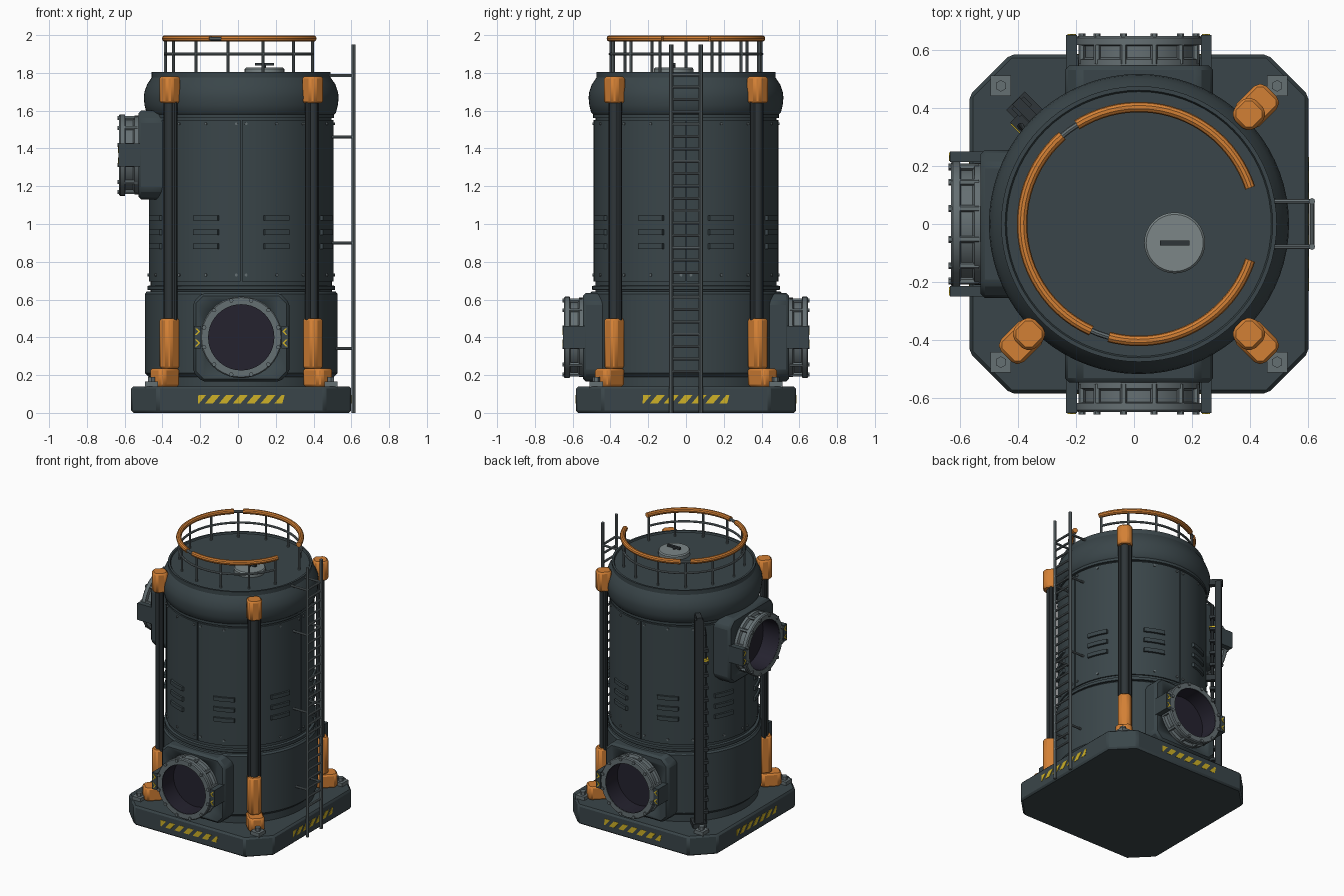
import bpy, bmesh, math
from mathutils import Matrix, Vector

if "Cube" in bpy.data.objects:
    bpy.data.objects.remove(bpy.data.objects["Cube"])

CX = 0.017          # tank axis offset in x
PI = math.pi


def material(name, rgb):
    m = bpy.data.materials.new(name)
    m.diffuse_color = (*rgb, 1)
    m.use_nodes = True
    m.node_tree.nodes["Principled BSDF"].inputs["Base Color"].default_value = m.diffuse_color
    return m


SLATE = material("slate paint", (0.042, 0.060, 0.067))
DARK = material("dark steel", (0.028, 0.036, 0.040))
STEEL = material("grey steel", (0.13, 0.16, 0.17))
HATCH = material("light steel", (0.20, 0.24, 0.245))
ORANGE = material("orange paint", (0.65, 0.215, 0.035))
YELLOW = material("yellow paint", (0.62, 0.44, 0.02))
INNER = material("dark violet lining", (0.018, 0.016, 0.028))


def polar(deg, z=0):
    """Frame on the tank axis: x points outward, y along the wall."""
    return Matrix.Translation((CX, 0, z)) @ Matrix.Rotation(math.radians(deg), 4, 'Z')


def add_prism(bm, pts, h0, h1, M=Matrix()):
    lo = [bm.verts.new(M @ Vector((x, y, h0))) for x, y in pts]
    hi = [bm.verts.new(M @ Vector((x, y, h1))) for x, y in pts]
    bm.faces.new(lo[::-1])
    bm.faces.new(hi)
    n = len(pts)
    for i in range(n):
        j = (i + 1) % n
        bm.faces.new((lo[i], lo[j], hi[j], hi[i]))


def cut_rect(x0, x1, y0, y1, c):
    """Rectangle with chamfered corners."""
    return [(x0 + c, y0), (x1 - c, y0), (x1, y0 + c), (x1, y1 - c),
            (x1 - c, y1), (x0 + c, y1), (x0, y1 - c), (x0, y0 + c)]


def add_box(bm, x, y, z, M=Matrix()):
    add_prism(bm, [(x[0], y[0]), (x[1], y[0]), (x[1], y[1]), (x[0], y[1])], z[0], z[1], M)


def add_tube(bm, pts, r, n=8, M=Matrix()):
    pts = [M @ Vector(p) for p in pts]
    rings = []
    for i, p in enumerate(pts):
        t = (pts[min(i + 1, len(pts) - 1)] - pts[max(i - 1, 0)]).normalized()
        u = t.cross(Vector((0, 0, 1)) if abs(t.z) < 0.9 else Vector((1, 0, 0))).normalized()
        v = t.cross(u)
        rings.append([bm.verts.new(p + r * (u * math.cos(2 * PI * k / n) + v * math.sin(2 * PI * k / n)))
                      for k in range(n)])
    for a, b in zip(rings, rings[1:]):
        for k in range(n):
            bm.faces.new((a[k], a[(k + 1) % n], b[(k + 1) % n], b[k]))
    bm.faces.new(rings[0])
    bm.faces.new(rings[-1])


def add_lathe(bm, prof, segs=64, M=Matrix(), closed=False):
    vs = [bm.verts.new((r, 0, z)) for r, z in prof]
    es = [bm.edges.new(p) for p in zip(vs, vs[1:] + (vs[:1] if closed else []))]
    new = set(bm.verts) - set(vs)
    bmesh.ops.spin(bm, geom=vs + es, cent=(0, 0, 0), axis=(0, 0, 1), angle=2 * PI,
                   steps=segs, use_merge=True)
    mine = [v for v in bm.verts if v not in new]
    bmesh.ops.transform(bm, matrix=M, verts=mine)
    bmesh.ops.remove_doubles(bm, verts=mine, dist=1e-5)


def finish(name, bm, mat, bevel=0):
    bmesh.ops.recalc_face_normals(bm, faces=bm.faces[:])
    me = bpy.data.meshes.new(name)
    bm.to_mesh(me)
    bm.free()
    me.materials.append(mat)
    me.shade_smooth()
    me.set_sharp_from_angle(angle=math.radians(32))
    ob = bpy.data.objects.new(name, me)
    bpy.context.collection.objects.link(ob)
    if bevel:
        b = ob.modifiers.new("bevel", 'BEVEL')
        b.width, b.segments, b.limit_method = bevel, 1, 'ANGLE'
    return ob


def arc(r, z, a0, a1, n):
    return [(r * math.cos(math.radians(a0 + (a1 - a0) * i / n)),
             r * math.sin(math.radians(a0 + (a1 - a0) * i / n)), z) for i in range(n + 1)]


new = bmesh.new
AX = polar(0)

# Base slab
bm = new()
add_prism(bm, cut_rect(-0.5825, 0.5825, -0.5825, 0.5825, 0.14), 0, 0.14, AX)
finish("base_slab", bm, SLATE, 0.012)

# Hazard stripes on each side of the slab
bm = new()
clip = lambda v: max(-0.23, min(0.23, v))
for a in (0, 90, 180, 270):
    M = polar(a) @ Matrix(((0, 0, 1, 0), (1, 0, 0, 0), (0, 1, 0, 0), (0, 0, 0, 1)))
    for i in range(7):
        s = -0.265 + i * 0.0735
        pts = [(s, 0.05), (s + 0.042, 0.05), (s + 0.080, 0.095), (s + 0.038, 0.095)]
        add_prism(bm, [(clip(x), z) for x, z in pts], 0.580, 0.5845, M)
finish("hazard_stripes", bm, YELLOW)

# Anchor pads and hex bolts
bm = new()
for sx in (-1, 1):
    for sy in (-1, 1):
        M = AX @ Matrix.Translation((sx * 0.475, sy * 0.475, 0))
        add_box(bm, (-0.035, 0.035), (-0.035, 0.035), (0.13, 0.165), M)
        add_tube(bm, [(0, 0, 0.16), (0, 0, 0.19)], 0.02, 6, M)
finish("anchor_bolts", bm, STEEL)

# Tank: lower drum, bead rings, core, shoulder, deck
bm = new()
add_lathe(bm, [(0, 0.13), (0.49, 0.13), (0.49, 0.19), (0.51, 0.21), (0.51, 0.63), (0.50, 0.642),
               (0.48, 0.642), (0.48, 0.65), (0.497, 0.652), (0.497, 0.672), (0.48, 0.675),
               (0.478, 1.56), (0.492, 1.562), (0.492, 1.58), (0.502, 1.59), (0.512, 1.63),
               (0.516, 1.67), (0.512, 1.70), (0.498, 1.74), (0.474, 1.775), (0.474, 1.805),
               (0.460, 1.805), (0.455, 1.795), (0, 1.795)], 72, AX)
finish("tank_body", bm, SLATE)

# Curved wall panels, louvres and rivets
panels, louvres, rivets = new(), new(), new()
for i in range(8):
    a = 22.5 + 45 * i
    M = polar(a)
    ring = [p[:2] for p in arc(0.489, 0, -22.1, 22.1, 9)] + [p[:2] for p in arc(0.47, 0, 22.1, -22.1, 9)]
    add_prism(panels, ring, 0.695, 1.55, M)
    for z in (0.88, 0.955, 1.03):
        curve = [p[:2] for p in arc(0.503, 0, -8, 8, 4)] + [p[:2] for p in arc(0.48, 0, 9, -9, 4)]
        add_prism(louvres, curve, z - 0.012, z + 0.016, M)
    for da in (-19.5, 0, 19.5):
        for z in (0.73, 1.53):
            add_tube(rivets, [(0.485, 0, z), (0.496, 0, z)], 0.008, 6, polar(a + da))
finish("wall_panels", panels, SLATE)
finish("louvres", louvres, SLATE)
finish("panel_rivets", rivets, STEEL)

# Pipe ports: housing, lining, flanges, tie bolts, side brackets
for tag, ang, z in (("front", -90, 0.40), ("back", 90, 0.40), ("left", 180, 1.365)):
    M = polar(ang, z)
    L = M @ Matrix.Rotation(PI / 2, 4, 'Y')      # local z becomes outward
    bm = new()
    add_prism(bm, cut_rect(-0.235, 0.235, -0.255, 0.255, 0.05), 0.36, 0.545, L)
    house = finish(tag + "_port_housing", bm, SLATE, 0.015)
    bm = new()
    add_lathe(bm, [(0, 0.50), (0.179, 0.50), (0.179, 0.7), (0, 0.7)], 40, L)
    cutter = finish(tag + "_port_cutter", bm, DARK)
    cutter.hide_render = True
    cutter.hide_set(True)
    cut = house.modifiers.new("hole", 'BOOLEAN')
    cut.object, cut.operation, cut.solver = cutter, 'DIFFERENCE', 'EXACT'
    bm = new()
    add_lathe(bm, [(0, 0.515), (0.173, 0.515), (0.173, 0.644), (0.1775, 0.644), (0.1775, 0.505), (0, 0.505)], 40, L)
    finish(tag + "_port_lining", bm, INNER)
    bm = new()
    add_lathe(bm, [(0.175, 0.54), (0.21, 0.54), (0.21, 0.565), (0.192, 0.572), (0.192, 0.612),
                   (0.216, 0.616), (0.216, 0.64), (0.21, 0.647), (0.175, 0.647)], 40, L, True)
    finish(tag + "_port_flange", bm, STEEL)
    bm = new()
    for k in range(12):
        t = 2 * PI * (k + 0.5) / 12
        y, h = 0.203 * math.cos(t), 0.203 * math.sin(t)
        add_tube(bm, [(0.55, y, h), (0.655, y, h)], 0.012, 6, M)
    finish(tag + "_port_bolts", bm, STEEL)
    brackets, marks = new(), new()
    for s in (-1, 1):
        add_box(brackets, (0.535, 0.65), sorted((s * 0.213, s * 0.25)), (-0.06, 0.06), M)
        for h in (-0.03, 0.03):
            tri = [(h - 0.018, 0.245), (h, 0.228), (h + 0.018, 0.245),
                   (h + 0.018, 0.235), (h, 0.217), (h - 0.018, 0.235)]
            add_prism(marks, [(-p, s * q) for p, q in tri], 0.649, 0.653, L)
    finish(tag + "_port_brackets", brackets, SLATE)
    finish(tag + "_port_chevrons", marks, YELLOW)

# Three corner struts: orange foot, sleeve and cap around dark rods
orange, rods = new(), new()
for a in (45, -45, -135):
    M = polar(a)
    add_prism(orange, cut_rect(0.50, 0.645, -0.055, 0.055, 0.02), 0.14, 0.235, M)
    add_prism(orange, cut_rect(0.485, 0.585, -0.045, 0.045, 0.02), 0.235, 0.50, M)
    add_prism(orange, cut_rect(0.485, 0.585, -0.05, 0.05, 0.022), 1.64, 1.78, M)
    add_tube(rods, [(0.535, 0, 0.48), (0.535, 0, 1.66)], 0.028, 12, M)
    for s in (-1, 1):
        add_tube(rods, [(0.53, s * 0.03, 0.48), (0.53, s * 0.03, 1.66)], 0.015, 8, M)
finish("strut_sockets", orange, ORANGE, 0.01)
finish("strut_rods", rods, DARK)

# Cable column on the fourth corner
M = polar(135)
bm = new()
add_box(bm, (0.55, 0.59), (-0.03, 0.03), (0.14, 1.64), M)
add_box(bm, (0.46, 0.598), (-0.018, 0.018), (1.62, 1.66), M)
add_box(bm, (0.46, 0.57), (-0.015, 0.015), (0.9, 0.94), M)
add_box(bm, (0.50, 0.60), (-0.045, 0.045), (0.13, 0.17), M)
add_tube(bm, [(0.525, 0.05, 0.14), (0.525, 0.05, 1.5), (0.47, 0.05, 1.55)], 0.012, 8, M)
for i in range(14):
    add_box(bm, (0.51, 0.56), (0.02, 0.066), (0.22 + i * 0.09, 0.24 + i * 0.09), M)
finish("cable_column", bm, DARK)
bm = new()
add_box(bm, (0.505, 0.555), (0.03, 0.07), (1.32, 1.335), M)
finish("cable_tag", bm, YELLOW)

# Deck hatch with handle
H = Matrix.Translation((0.14, -0.065, 0))
bm = new()
add_lathe(bm, [(0, 1.79), (0.105, 1.79), (0.105, 1.82), (0.098, 1.828), (0, 1.828)], 32, H)
finish("deck_hatch", bm, HATCH)
bm = new()
add_box(bm, (-0.05, 0.05), (-0.009, 0.009), (1.838, 1.852), H)
add_tube(bm, [(0, 0, 1.82), (0, 0, 1.84)], 0.009, 8, H)
finish("hatch_handle", bm, DARK)

# Guard rail: orange grips on a grey frame, open toward the ladder
bm = new()
for a0, a1 in ((18, 122), (131, 246), (255, 342)):
    add_tube(bm, arc(0.402, 1.982, a0, a1, 24), 0.018, 10, AX)
finish("rail_grips", bm, ORANGE)
bm = new()
add_tube(bm, arc(0.402, 1.98, 20, 340, 60), 0.010, 8, AX)
add_tube(bm, arc(0.402, 1.90, 20, 340, 60), 0.008, 8, AX)
for i in range(13):
    add_tube(bm, [(0.402, 0, 1.79), (0.402, 0, 1.98)], 0.008, 8, polar(20 + i * 320 / 12))
finish("rail_frame", bm, STEEL)

# Ladder
bm = new()
for s in (-1, 1):
    y = s * 0.078
    add_tube(bm, [(0.612, y, 0), (0.612, y, 1.95)], 0.011, 8)
    for z in (0.34, 0.90, 1.46, 1.785):
        add_tube(bm, [(0.46, y, z), (0.612, y, z)], 0.008, 8)
for i in range(25):
    z = 0.22 + i * 1.57 / 24
    add_tube(bm, [(0.612, -0.078, z), (0.612, 0.078, z)], 0.008, 8)
finish("ladder", bm, STEEL)
